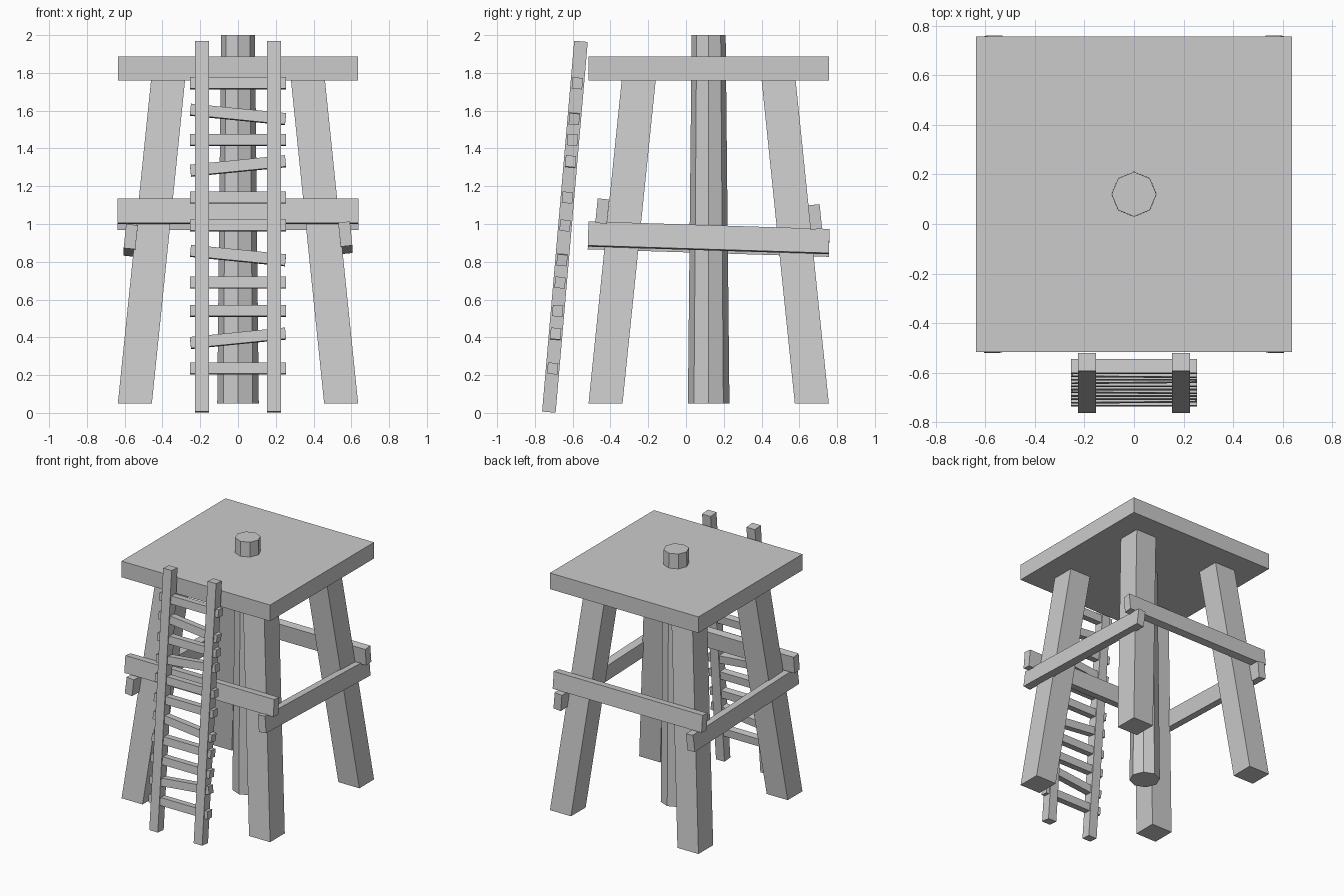
import bpy, bmesh
from math import radians, atan2, hypot
from mathutils import Matrix, Vector

if "Cube" in bpy.data.objects:
    bpy.data.objects.remove(bpy.data.objects["Cube"])

CY = 0.12            # centre of the tower in y
LEAN = radians(5.84)  # lean of the legs


def finish(name, bm):
    bmesh.ops.recalc_face_normals(bm, faces=bm.faces)
    mesh = bpy.data.meshes.new(name)
    bm.to_mesh(mesh)
    bm.free()
    obj = bpy.data.objects.new(name, mesh)
    bpy.context.collection.objects.link(obj)
    return obj


def box(name, centre, size, rot=Matrix.Identity(4)):
    bm = bmesh.new()
    bmesh.ops.create_cube(bm, size=1)
    m = Matrix.Translation(centre) @ rot @ Matrix.Diagonal((*size, 1))
    bmesh.ops.transform(bm, matrix=m, verts=bm.verts)
    return finish(name, bm)


def rot(angle, axis):
    return Matrix.Rotation(angle, 4, axis)


# platform
box("platform", (0, CY, 1.823), (1.272, 1.272, 0.125))

# tapered octagonal centre pole
bm = bmesh.new()
bmesh.ops.create_cone(bm, cap_ends=True, segments=8, radius1=0.11, radius2=0.09, depth=1.95)
bmesh.ops.translate(bm, verts=bm.verts, vec=(0, CY, 1.025))
finish("centre_pole", bm)

# four legs with level ends, leaning inwards
for sx, side in ((-1, "left"), (1, "right")):
    for sy, end in ((-1, "front"), (1, "back")):
        bm = bmesh.new()
        bmesh.ops.create_cube(bm, size=1)
        for v in bm.verts:
            r, z = (0.37, 1.765) if v.co.z > 0 else (0.546, 0.05)
            v.co = Vector((sx * r + v.co.x * 0.18, CY + sy * r + v.co.y * 0.18, z))
        finish(f"{end}_{side}_leg", bm)

# cross braces lying against the leaning legs
box("front_brace", (0, -0.443, 1.068), (1.275, 0.062, 0.13), rot(-LEAN, 'X'))
box("back_brace", (0, 0.683, 1.037), (1.275, 0.062, 0.13), rot(LEAN, 'X'))
for sx, side, z in ((-1, "left", 0.913), (1, "right", 0.927)):
    box(f"{side}_brace", (sx * 0.568, CY, z), (0.062, 1.277, 0.128),
        rot(radians(-1.8), 'X') @ rot(-sx * LEAN, 'Y'))

# ladder rails
foot, head = Vector((0, -0.726, 0.004)), Vector((0, -0.556, 1.967))
d = head - foot
tilt = rot(-atan2(d.y, d.z), 'X')
mid = (foot + head) / 2
for sx, side in ((-1, "left"), (1, "right")):
    box(f"{side}_ladder_rail", mid + Vector((sx * 0.19, 0, 0)),
        (0.073, 0.072, d.length), tilt)

# ladder rungs: height and crooked angle in degrees
rungs = [(0.235, 0), (0.395, 5.7), (0.54, 0), (0.69, 0), (0.833, -5.7), (0.992, 0),
         (1.14, 0), (1.307, 5.7), (1.445, 0), (1.58, -5.7), (1.745, 0)]
for i, (z, a) in enumerate(rungs, 1):
    p = foot + d * ((z - foot.z) / d.z)
    box(f"ladder_rung_{i}", p, (0.506, 0.055, 0.06), tilt @ rot(radians(-a), 'Y'))
